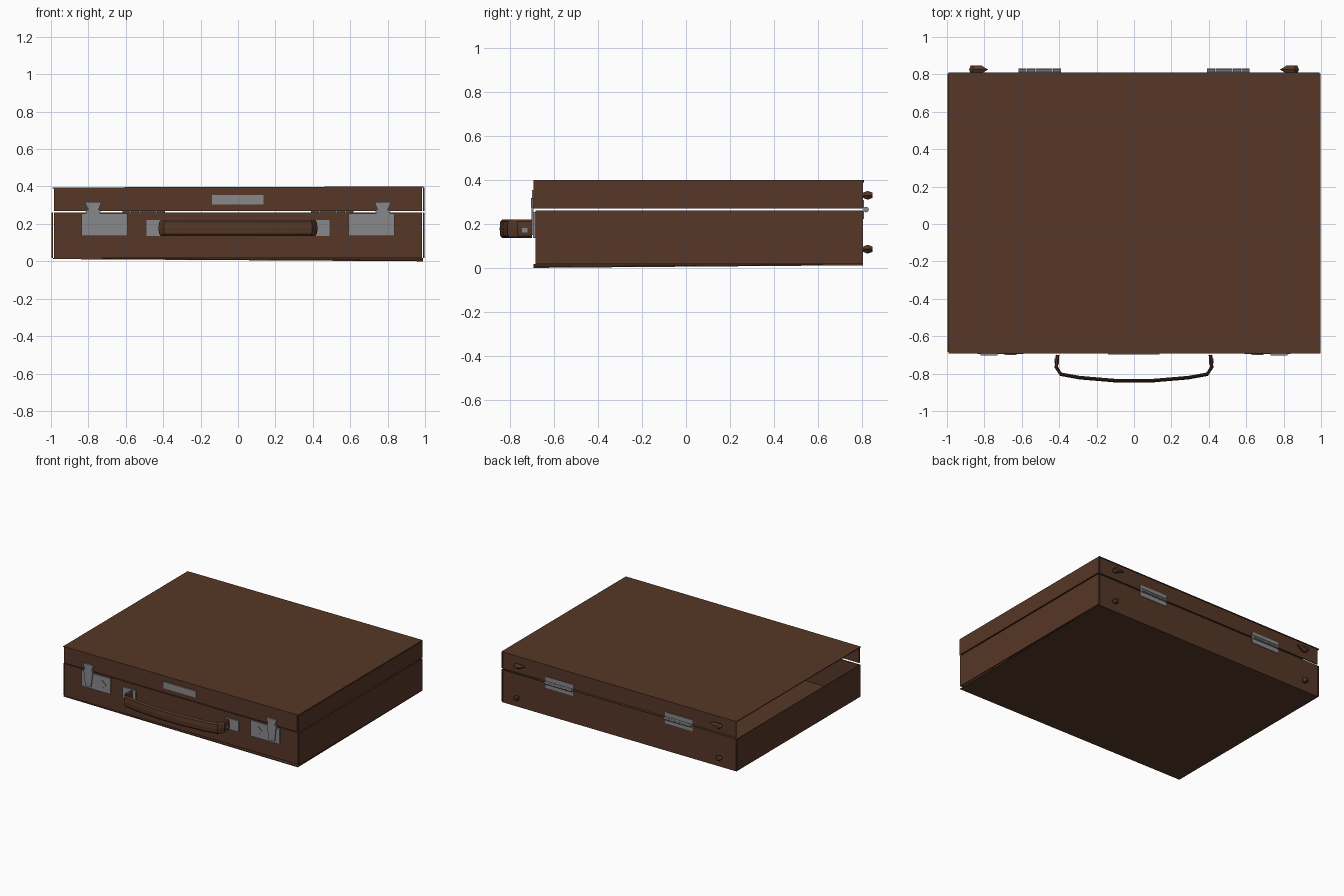
import bpy, bmesh, math

if "Cube" in bpy.data.objects:
    bpy.data.objects.remove(bpy.data.objects["Cube"])


def material(name, rgb):
    m = bpy.data.materials.new(name)
    m.diffuse_color = (*rgb, 1)
    m.use_nodes = True
    m.node_tree.nodes["Principled BSDF"].inputs["Base Color"].default_value = m.diffuse_color
    return m


BROWN = material("brown leather", (0.093, 0.038, 0.020))
GREY = material("grey metal", (0.25, 0.25, 0.26))


def make(name, bm, mat):
    bmesh.ops.recalc_face_normals(bm, faces=bm.faces)
    me = bpy.data.meshes.new(name)
    bm.to_mesh(me)
    bm.free()
    me.materials.append(mat)
    ob = bpy.data.objects.new(name, me)
    bpy.context.collection.objects.link(ob)
    return ob


def box(name, x, y, z, mat, shift=None):
    """Box from ranges; shift(x, y) lifts corners for slightly tilted panels."""
    bm = bmesh.new()
    bmesh.ops.create_cube(bm, size=1)
    for v in bm.verts:
        p = [r[0] if c < 0 else r[1] for c, r in zip(v.co, (x, y, z))]
        if shift:
            p[2] += shift(p[0], p[1])
        v.co = p
    return make(name, bm, mat)


def loft(name, rings, mat):
    """Skin a list of equal-sized closed rings and cap both ends."""
    bm = bmesh.new()
    rows = [[bm.verts.new(p) for p in r] for r in rings]
    n = len(rows[0])
    for a, b in zip(rows, rows[1:]):
        for i in range(n):
            bm.faces.new((a[i], a[(i + 1) % n], b[(i + 1) % n], b[i]))
    bm.faces.new(rows[0])
    bm.faces.new(rows[-1])
    return make(name, bm, mat)


def plate(name, outline, y0, y1, mat):
    """Extrude an x-z outline along y."""
    return loft(name, [[(x, y, z) for x, z in outline] for y in (y0, y1)], mat)


# hollow case: separate thin panels with an open seam between body and lid
T = 0.008
for part, z0, z1, front in (("body", 0.018, 0.26, -0.685), ("lid", 0.27, 0.394, -0.692)):
    box(part + "_front", (-0.985, 0.985), (front, front + T), (z0, z1), BROWN)
    box(part + "_back", (-0.985, 0.985), (0.805 - T, 0.805), (z0, z1), BROWN)
    for side, s in (("left", -1), ("right", 1)):
        if (part, side) == ("lid", "left"):
            continue  # this side of the lid is open
        box(f"{part}_{side}", sorted((s * (0.997 - T), s * 0.997)), (front, 0.805), (z0, z1), BROWN)
box("lid_top", (-0.993, 0.993), (-0.692, 0.81), (0.389, 0.395), BROWN,
    lambda x, y: 0.005 * (x + 1) / 2)
box("body_bottom", (-0.99, 0.99), (-0.692, 0.805), (0.012, 0.018), BROWN,
    lambda x, y: -0.012 * (x + 1) / 2 * (0.8 - y) / 1.5)

# handle: curved band with a bulged outer face
path = [(-0.405, -0.70), (-0.412, -0.765), (-0.39, -0.80), (-0.29, -0.818), (-0.1, -0.834),
        (0.1, -0.834), (0.29, -0.818), (0.39, -0.80), (0.412, -0.765), (0.405, -0.70)]
section = [(-0.006, -0.03), (0.0, -0.043), (0.01, -0.032), (0.013, 0),
           (0.01, 0.032), (0.0, 0.043), (-0.006, 0.03)]
rings = []
for i, (x, y) in enumerate(path):
    a, b = path[max(i - 1, 0)], path[min(i + 1, len(path) - 1)]
    dx, dy = b[0] - a[0], b[1] - a[1]
    d = math.hypot(dx, dy)
    nx, ny = dy / d, -dx / d
    rings.append([(x + nx * o, y + ny * o, 0.178 + h) for o, h in section])
loft("handle", rings, BROWN)

# name plate on the lid
box("name_plate", (-0.14, 0.135), (-0.699, -0.691), (0.305, 0.355), GREY)

for side, s in (("left", -1), ("right", 1)):
    def mir(pts):
        return [(s * x, z) for x, z in pts]

    # handle mounts
    plate(side + "_handle_plate", mir([(0.38, 0.135), (0.49, 0.135), (0.49, 0.22), (0.38, 0.22)]),
          -0.693, -0.684, GREY)
    box(side + "_handle_pin", sorted((s * 0.40, s * 0.425)), (-0.745, -0.72), (0.16, 0.182), GREY)

    # latch: base plate, tapered hasp, catch on the lid, diamond knob
    plate(side + "_latch_plate", mir([(0.592, 0.135), (0.838, 0.135), (0.838, 0.255), (0.592, 0.255)]),
          -0.695, -0.684, GREY)
    plate(side + "_hasp", mir([(0.752, 0.15), (0.80, 0.15), (0.815, 0.275), (0.735, 0.275)]),
          -0.703, -0.694, GREY)
    plate(side + "_catch", mir([(0.745, 0.275), (0.80, 0.275), (0.82, 0.318), (0.73, 0.318)]),
          -0.704, -0.691, GREY)
    plate(side + "_diamond_knob", mir([(0.627, 0.195), (0.66, 0.162), (0.693, 0.195), (0.66, 0.228)]),
          -0.70, -0.694, GREY)

    # hinge: two leaves and a row of knuckles
    for leaf, z0, z1 in (("lower", 0.222, 0.258), ("upper", 0.272, 0.308)):
        box(f"{side}_hinge_{leaf}_leaf", sorted((s * 0.39, s * 0.62)), (0.803, 0.810), (z0, z1), GREY)
    for k in range(5):
        x0 = 0.39 + k * 0.046
        rings = [[(s * x, 0.818 + 0.013 * math.cos(t), 0.265 + 0.013 * math.sin(t))
                  for t in (j * math.pi / 4 for j in range(8))] for x in (x0, x0 + 0.044)]
        loft(f"{side}_hinge_knuckle_{k + 1}", rings, GREY)

    # back studs: pointed on the lid, blunt on the body
    for part, zc, tip in (("lid", 0.33, 0.78), ("body", 0.085, 0.83)):
        base = [(0.882, zc), (0.862, zc + 0.02), (0.84, zc + 0.02), (tip, zc + 0.012),
                (0.84, zc - 0.018), (0.862, zc - 0.02)]
        cap = [(x + (0.862 - x) * 0.45, zc + (z - zc) * 0.6) for x, z in base]
        loft(f"{side}_{part}_stud", [[(s * x, y, z) for x, z in r] for r, y in
                                     ((cap, 0.805), (base, 0.825), (cap, 0.848))], BROWN)
